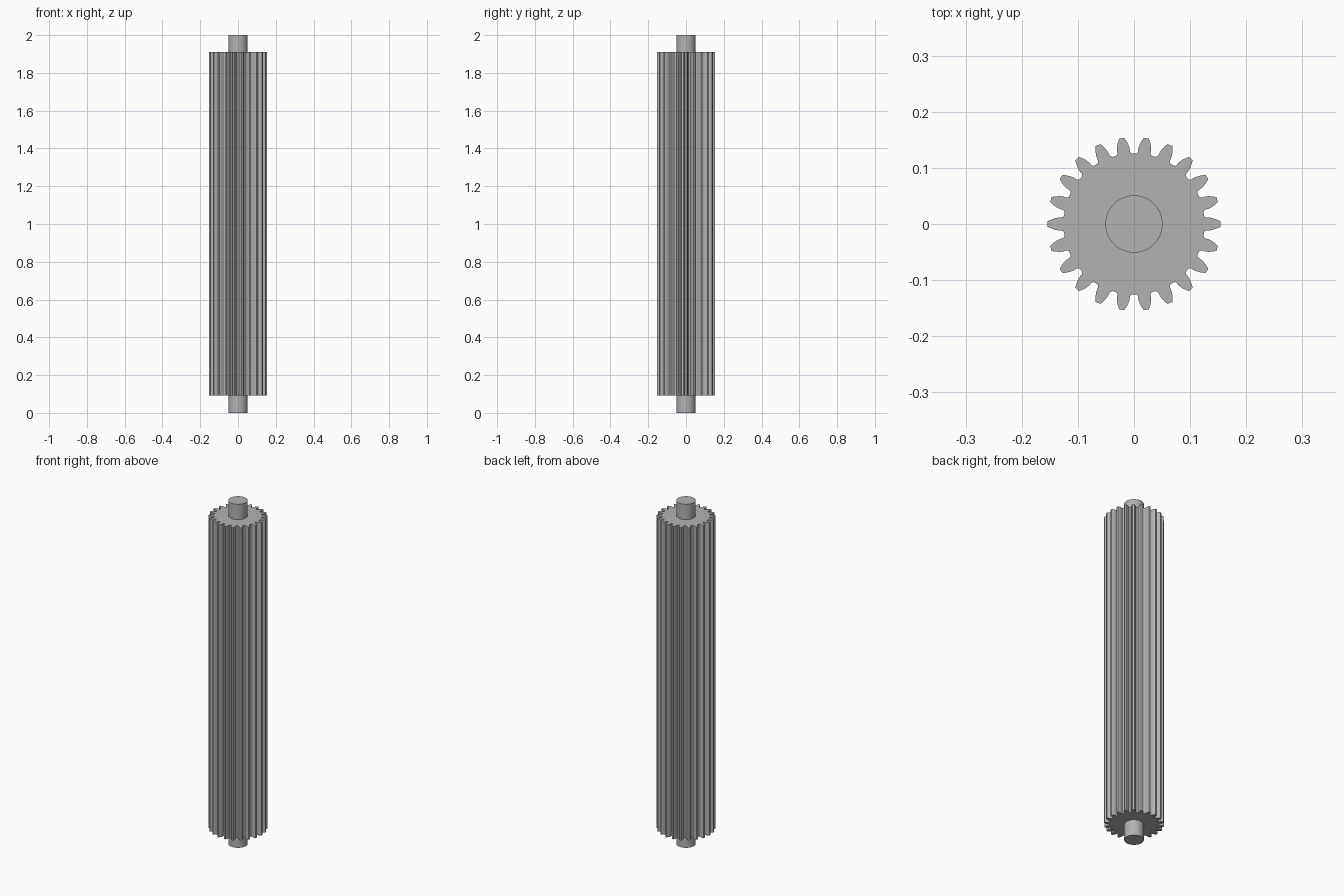
import bpy, bmesh, math

if "Cube" in bpy.data.objects:
    bpy.data.objects.remove(bpy.data.objects["Cube"])

TEETH = 22
TIP_R = 0.1545
MODULE = 2 * TIP_R / (TEETH + 2)
PITCH_R = MODULE * TEETH / 2
ROOT_R = PITCH_R - 1.25 * MODULE
PRESSURE = math.radians(20)
BASE_R = PITCH_R * math.cos(PRESSURE)
Z0, Z1 = 0.091, 1.911
SHAFT_R = 0.051

steel = bpy.data.materials.new("grey steel")
steel.diffuse_color = (0.45, 0.45, 0.45, 1)
steel.use_nodes = True
steel.node_tree.nodes["Principled BSDF"].inputs["Base Color"].default_value = steel.diffuse_color


def involute(a):
    return math.tan(a) - a


def half_angle(r):
    """Half the angular width of a tooth at radius r."""
    a = math.acos(min(1, BASE_R / r))
    return math.pi / (2 * TEETH) + involute(PRESSURE) - involute(a)


def finish(bm, name):
    bmesh.ops.recalc_face_normals(bm, faces=bm.faces)
    mesh = bpy.data.meshes.new(name)
    bm.to_mesh(mesh)
    bm.free()
    mesh.materials.append(steel)
    ob = bpy.data.objects.new(name, mesh)
    bpy.context.collection.objects.link(ob)
    bpy.ops.object.select_all(action='DESELECT')
    ob.select_set(True)
    bpy.context.view_layer.objects.active = ob
    bpy.ops.object.shade_smooth_by_angle(angle=math.radians(25))
    return ob


# Toothed body: one flank profile, mirrored and repeated round the axis
pitch = 2 * math.pi / TEETH
base_half = half_angle(BASE_R)
flank = [(ROOT_R, pitch / 2 - 0.020),
         (ROOT_R + 0.0012, base_half + 0.014),
         (ROOT_R + 0.0035, base_half + 0.002)]
steps = 6
for i in range(steps + 1):
    r = BASE_R + (TIP_R - BASE_R) * i / steps
    flank.append((r, half_angle(r)))
tooth = [(r, -a) for r, a in flank] + [(r, a) for r, a in reversed(flank)]

bm = bmesh.new()
verts = []
for t in range(TEETH):
    for r, a in tooth:
        ang = t * pitch + a
        verts.append(bm.verts.new((r * math.cos(ang), r * math.sin(ang), Z0)))
bottom = bm.faces.new(verts)
ext = bmesh.ops.extrude_face_region(bm, geom=[bottom], use_keep_orig=True)
top = [g for g in ext["geom"] if isinstance(g, bmesh.types.BMVert)]
bmesh.ops.translate(bm, verts=top, vec=(0, 0, Z1 - Z0))
finish(bm, "gear_body")


# Shaft ends: smooth round stubs sunk slightly into the body
def shaft_end(name, za, zb):
    bm = bmesh.new()
    bmesh.ops.create_cone(bm, cap_ends=True, segments=64, radius1=SHAFT_R,
                          radius2=SHAFT_R, depth=zb - za)
    bmesh.ops.translate(bm, verts=bm.verts, vec=(0, 0, (za + zb) / 2))
    finish(bm, name)


shaft_end("lower_shaft", 0, Z0 + 0.005)
shaft_end("upper_shaft", Z1 - 0.005, 2)
